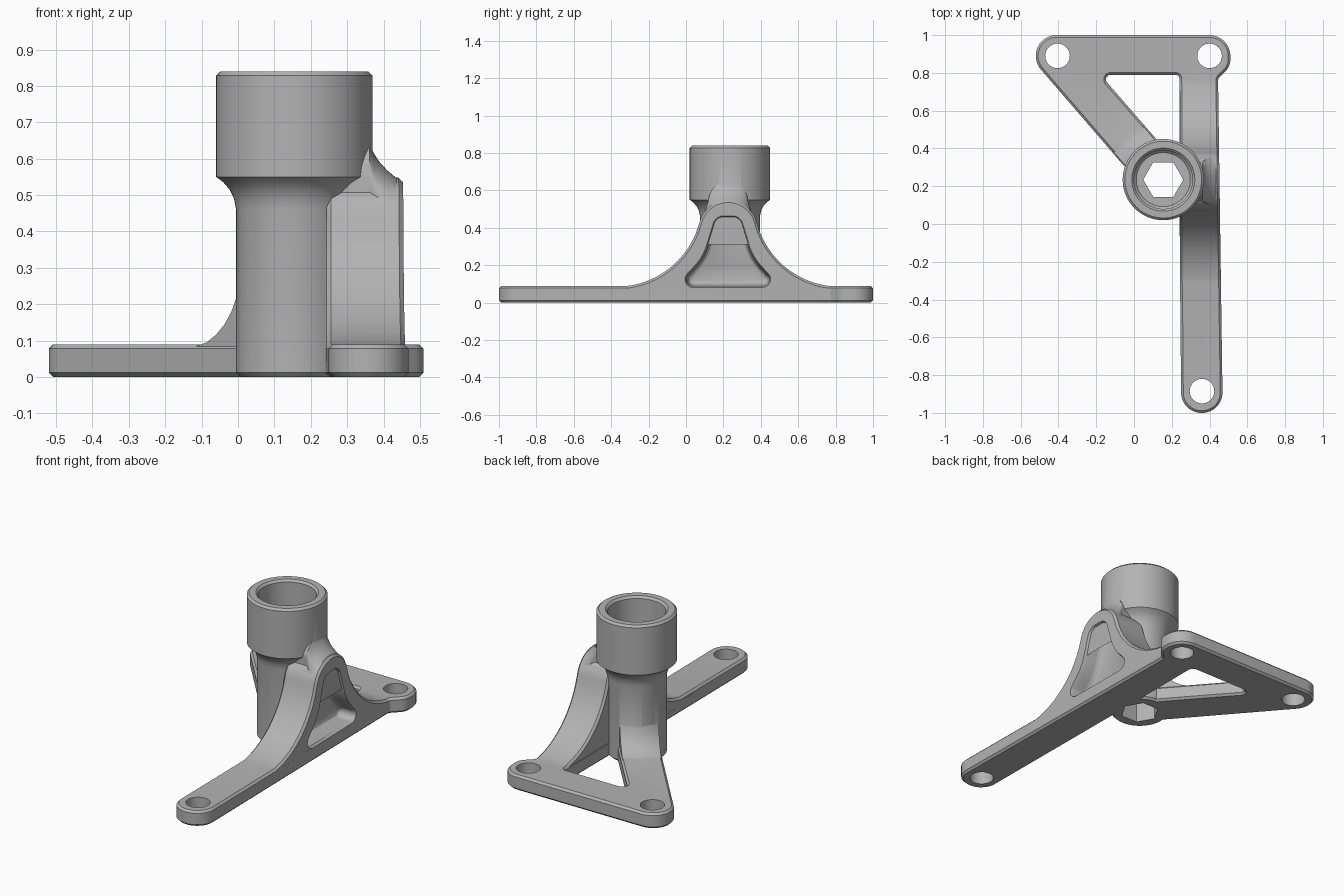
import bpy, bmesh
from math import sin, cos, tan, pi, ceil
from mathutils import Vector, Matrix

cube = bpy.data.objects.get("Cube")
if cube:
    bpy.data.objects.remove(cube, do_unlink=True)

grey = bpy.data.materials.new("grey metal")
grey.use_nodes = True
grey.diffuse_color = (0.45, 0.45, 0.45, 1)
grey.node_tree.nodes["Principled BSDF"].inputs["Base Color"].default_value = (0.45, 0.45, 0.45, 1)


def rounded(corners):
    """Polygon from (x, y, radius) corners, each replaced by a tangent arc."""
    pts = []
    for i, (x, y, r) in enumerate(corners):
        cur = Vector((x, y))
        a = (Vector(corners[i - 1][:2]) - cur).normalized()
        b = (Vector(corners[(i + 1) % len(corners)][:2]) - cur).normalized()
        if r == 0:
            pts.append(cur)
            continue
        ang = a.angle(b)
        centre = cur + (a + b).normalized() * r / sin(ang / 2)
        arm = cur + a * r / tan(ang / 2) - centre
        sweep = pi - ang
        turn = 1 if b.x * a.y - b.y * a.x > 0 else -1
        n = max(3, ceil(sweep / 0.1))
        for k in range(n + 1):
            pts.append(centre + Matrix.Rotation(turn * sweep * k / n, 2) @ arm)
    return pts


def ring(x, y, r, n=64):
    return [Vector((x + r * cos(2 * pi * i / n), y + r * sin(2 * pi * i / n))) for i in range(n)]


def inset(pts, d):
    """Move every edge of a counter-clockwise outline inwards by d."""
    out = []
    for i, p in enumerate(pts):
        e1 = (p - pts[i - 1]).normalized()
        e2 = (pts[(i + 1) % len(pts)] - p).normalized()
        n1, n2 = Vector((-e1.y, e1.x)), Vector((-e2.y, e2.x))
        out.append(p + (n1 + n2) * d / (1 + n1.dot(n2)))
    return out


def loft(name, pts, levels, axis="z"):
    """Solid through copies of an outline; levels are (height, inset, lift)."""
    area = sum(pts[i - 1].x * p.y - p.x * pts[i - 1].y for i, p in enumerate(pts))
    if area < 0:
        pts = pts[::-1]
    bm = bmesh.new()
    loops = []
    for h, d, *lift in levels:
        up = lift[0] if lift else 0
        loops.append([bm.verts.new((p.x, p.y + up, h) if axis == "z" else (h, p.x, p.y + up))
                      for p in inset(pts, d)])
    n = len(pts)
    bm.faces.new(loops[0][::-1])
    bm.faces.new(loops[-1])
    for low, high in zip(loops, loops[1:]):
        for i in range(n):
            j = (i + 1) % n
            bm.faces.new((low[i], low[j], high[j], high[i]))
    bmesh.ops.recalc_face_normals(bm, faces=bm.faces)
    mesh = bpy.data.meshes.new(name)
    bm.to_mesh(mesh)
    bm.free()
    mesh.materials.append(grey)
    ob = bpy.data.objects.new(name, mesh)
    bpy.context.collection.objects.link(ob)
    return ob


def combine(target, other, operation):
    mod = target.modifiers.new(operation.lower(), "BOOLEAN")
    mod.operation, mod.object, mod.solver = operation, other, "EXACT"
    bpy.context.view_layer.objects.active = target
    bpy.ops.object.modifier_apply(modifier=mod.name)
    bpy.data.objects.remove(other, do_unlink=True)


def mirrored(half, mid):
    return half + [(2 * mid - x, y, r) for x, y, r in reversed(half)]


CX, CY = 0.155, 0.235      # socket axis
T = 0.09                   # plate thickness
C = 0.012                  # chamfer
MID = 0.225                # middle of the arched wall

# Foot plate with a triangular window
bracket = loft("mounting_bracket", rounded([
    (-0.65, 1, 0.11), (0.51, 1, 0.11), (0.51, 0.835, 0.08), (0.445, 0.77, 0.03),
    (0.47, -1, 0.108), (0.25, -1, 0.108), (0.24, 0.2, 0), (0.04, 0.2, 0)]),
    [(0, C), (C, 0), (T - C, 0), (T, C)])
window = loft("window_cutter", rounded([(-0.178, 0.79, 0.025), (0.24, 0.79, 0.02), (0.24, 0.31, 0)]),
              [(-0.01, -C), (0, -C), (C, 0), (T - C, 0), (T, -C), (T + 0.01, -C)])
combine(bracket, window, "DIFFERENCE")

# Arched side wall, its outer face following the arm's slight taper
arch = [(-0.42, 0.03, 0), (-0.42, 0.085, 0), (-0.024, 0.085, 0.46)]
wall_outline = rounded(arch + [(MID, 0.978, 0.158)] + mirrored(arch, MID)[3:])
wall = loft("arched_wall", wall_outline,
            [(0.243, C), (0.243 + C, 0), (0.453 - C, 0), (0.453, C)], "x")
for v in wall.data.vertices:
    if v.co.x > 0.35:
        v.co.x += 0.014 * (0.2 - v.co.y)
pocket = loft("pocket_cutter", rounded(mirrored(
    [(-0.04, 0.09, 0.035), (0.1, 0.24, 0.3), (0.165, 0.455, 0.05)], MID)),
    [(0.345, 0.025), (0.352, 0.012), (0.365, 0.004), (0.38, 0), (0.43, 0),
     (0.46, -0.012), (0.6, -0.012)], "x")
combine(wall, pocket, "DIFFERENCE")

# Column widening into the round cup
column = loft("socket_column", ring(CX, CY, 0.16),
              [(0, C), (C, 0), (0.46, 0), (0.49, -0.006), (0.515, -0.018), (0.535, -0.035),
               (0.55, -0.055), (0.84 - C, -0.055), (0.84, -0.055 + C)])

# Blend between the cup and the top of the arch
neck = loft("neck", rounded(mirrored([(MID - 0.155, 0.3, 0), (MID - 0.155, 0.545, 0.15)], MID)),
            [(0.2, 0.05, 0.15), (0.362, 0.05, 0.15), (0.372, 0.043, 0.115), (0.388, 0.033, 0.08),
             (0.41, 0.02, 0.043), (0.44, 0.006, 0.004)], "x")

# Concave foot of the column over the diagonal arm
foot = loft("column_foot", ring(CX, CY, 0.16),
            [(0.05, -0.15), (0.085, -0.15), (0.095, -0.11), (0.115, -0.075), (0.145, -0.042),
             (0.18, -0.018), (0.215, -0.003), (0.24, 0.005)])
axis, along = Vector((CX, CY)), Vector((-0.653, 0.757))
side = Vector((0.757, 0.653)) * 0.104
arm = loft("arm_limit", [axis - side, axis + side, axis + along * 0.4 + side, axis + along * 0.4 - side],
           [(0.03, 0), (0.3, 0)])
combine(foot, arm, "INTERSECT")

for part in (column, wall, neck, foot):
    combine(bracket, part, "UNION")

# Socket bore, hexagonal through hole and three screw holes
cutters = [
    loft("bore_cutter", ring(CX, CY, 0.155),
         [(0.6, C), (0.6 + C, 0), (0.84 - C, 0), (0.84, -C), (0.9, -C)]),
    loft("hex_cutter", ring(CX, CY, 0.106, 6), [(-0.1, 0), (0.7, 0)])]
for x, y in ((-0.405, 0.89), (0.4, 0.89), (0.36, -0.885)):
    cutters.append(loft("screw_hole_cutter", ring(x, y, 0.065, 40), [(-0.1, 0), (0.2, 0)]))
for cutter in cutters:
    combine(bracket, cutter, "DIFFERENCE")

# Smooth curves, sharp edges
bpy.ops.object.select_all(action="DESELECT")
bracket.select_set(True)
bpy.context.view_layer.objects.active = bracket
bpy.ops.object.shade_smooth_by_angle(angle=pi / 6)
